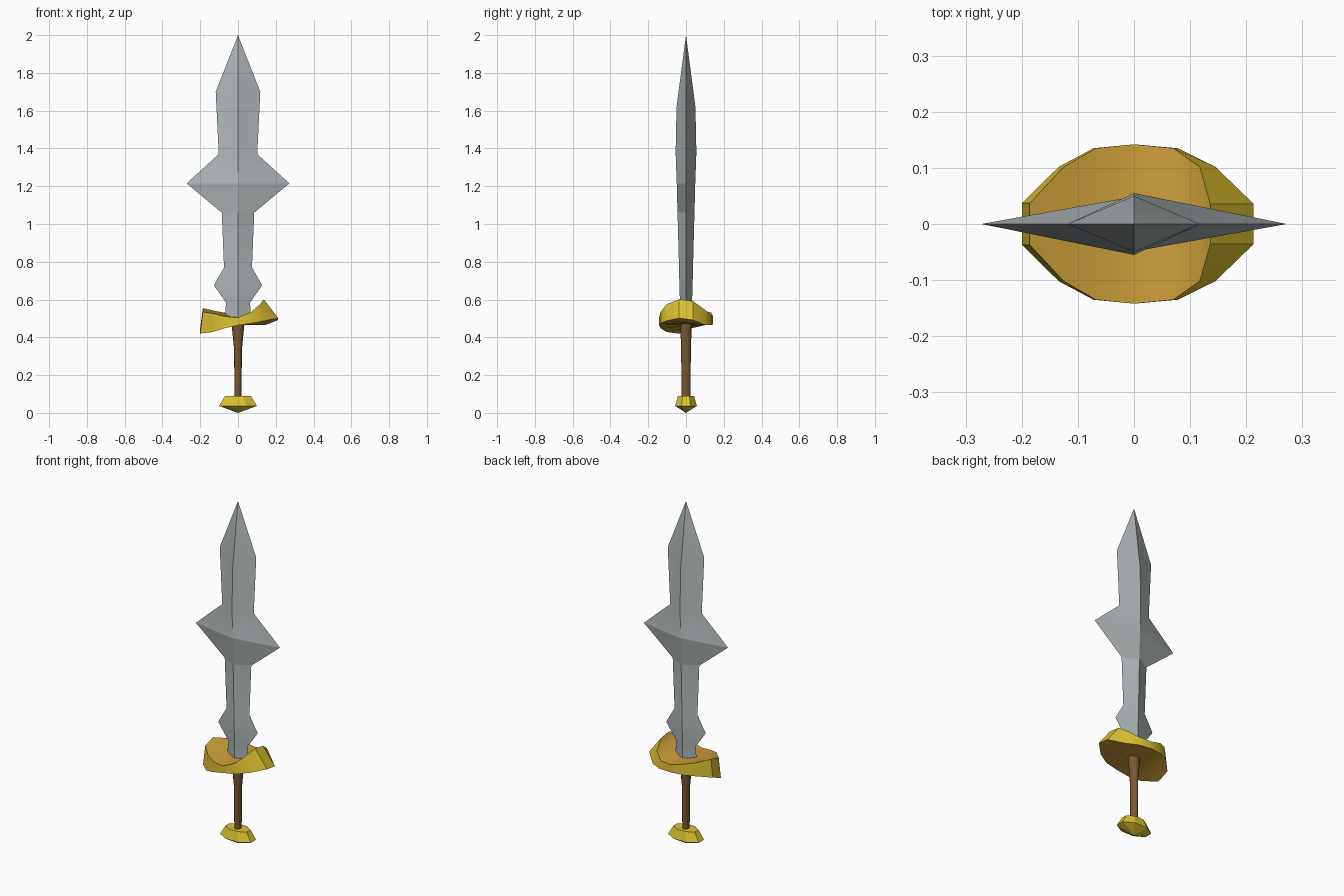
import bpy, math

cube = bpy.data.objects.get("Cube")
if cube:
    bpy.data.objects.remove(cube, do_unlink=True)


def material(name, rgb):
    m = bpy.data.materials.new(name)
    m.use_nodes = True
    m.diffuse_color = (*rgb, 1)
    m.node_tree.nodes["Principled BSDF"].inputs["Base Color"].default_value = (*rgb, 1)
    return m


steel = material("steel grey", (0.43, 0.47, 0.48))
yellow = material("bright gold", (0.72, 0.54, 0.03))
amber = material("amber gold", (0.60, 0.34, 0.04))
leather = material("brown leather", (0.19, 0.10, 0.035))


def build(name, verts, faces, mats, smooth_angle=30):
    mesh = bpy.data.meshes.new(name)
    mesh.from_pydata(verts, [], faces)
    for m in mats:
        mesh.materials.append(m)
    ob = bpy.data.objects.new(name, mesh)
    bpy.context.collection.objects.link(ob)
    bpy.ops.object.select_all(action="DESELECT")
    ob.select_set(True)
    bpy.context.view_layer.objects.active = ob
    bpy.ops.object.mode_set(mode="EDIT")
    bpy.ops.mesh.select_all(action="SELECT")
    bpy.ops.mesh.normals_make_consistent(inside=False)
    bpy.ops.object.mode_set(mode="OBJECT")
    bpy.ops.object.shade_smooth_by_angle(angle=math.radians(smooth_angle))
    return ob


def loft(name, rings, sides, mat, turn=0, smooth_angle=30):
    """Skin elliptical rings given as (z, x radius, y radius)."""
    verts, faces = [], []
    for z, rx, ry in rings:
        for i in range(sides):
            a = math.tau * (i + turn) / sides
            verts.append((rx * math.cos(a), ry * math.sin(a), z))
    for r in range(len(rings) - 1):
        for i in range(sides):
            j = (i + 1) % sides
            a, b = r * sides, (r + 1) * sides
            faces.append((a + i, a + j, b + j, b + i))
    faces += [tuple(range(sides)), tuple(range(len(verts) - sides, len(verts)))]
    return build(name, verts, faces, [mat], smooth_angle)


# Blade: diamond sections as (edge z, half width, ridge z, half thickness)
sections = [
    (0.50, 0.068, 0.50, 0.030), (0.585, 0.064, 0.585, 0.032),
    (0.675, 0.128, 0.675, 0.035), (0.77, 0.074, 0.77, 0.037),
    (1.06, 0.086, 1.06, 0.045), (1.215, 0.272, 1.215, 0.049),
    (1.37, 0.102, 1.38, 0.055), (1.70, 0.118, 1.62, 0.050),
]
verts, faces = [], []
for ze, w, zr, t in sections:
    verts += [(w, 0, ze), (0, t, zr), (-w, 0, ze), (0, -t, zr)]
for r in range(len(sections) - 1):
    for i in range(4):
        j = (i + 1) % 4
        faces.append((4 * r + i, 4 * r + j, 4 * r + 4 + j, 4 * r + 4 + i))
tip = len(verts)
verts.append((0, 0, 2.0))
faces += [(tip - 4 + i, tip - 4 + (i + 1) % 4, tip) for i in range(4)]
faces.append((0, 1, 2, 3))
build("blade", verts, faces, [steel], 14)

# Guard: twisted oval plate, stations along x as
# (half depth, top x, top z front, top z back, low x, low z front, low z back)
stations = [
    (0.037, -0.186, 0.535, 0.555, -0.200, 0.420, 0.450),
    (0.102, -0.125, 0.525, 0.540, -0.134, 0.428, 0.465),
    (0.135, -0.068, 0.510, 0.530, -0.072, 0.448, 0.468),
    (0.142, 0.000, 0.505, 0.512, 0.000, 0.464, 0.468),
    (0.135, 0.070, 0.535, 0.515, 0.078, 0.475, 0.465),
    (0.102, 0.117, 0.575, 0.545, 0.145, 0.488, 0.465),
    (0.036, 0.136, 0.602, 0.592, 0.213, 0.502, 0.492),
]
verts, faces = [], []
for y, xt, tf, tb, xl, lf, lb in stations:
    verts += [(xt, -y, tf), (xt, y, tb), (xl, y, lb), (xl, -y, lf)]
for r in range(len(stations) - 1):
    for i in range(4):
        j = (i + 1) % 4
        faces.append((4 * r + i, 4 * r + j, 4 * r + 4 + j, 4 * r + 4 + i))
end = len(verts) - 4
faces += [(0, 1, 2, 3), tuple(range(end, end + 4))]
guard = build("guard", verts, faces, [yellow, amber])
# Broad top and bottom faces are amber, the rim stays bright
for k, p in enumerate(guard.data.polygons):
    p.material_index = 1 if k < end and k % 4 in (0, 2) else 0

# Grip: tapered rod flaring under the guard
loft("grip", [(0.08, 0.018, 0.023), (0.34, 0.021, 0.026), (0.49, 0.036, 0.031)],
     12, leather, smooth_angle=40)

# Pommel: faceted cap tapering to a point below
loft("pommel", [(0.0, 0.002, 0.001), (0.037, 0.108, 0.062), (0.09, 0.074, 0.046)],
     8, yellow, turn=0.5, smooth_angle=10)
